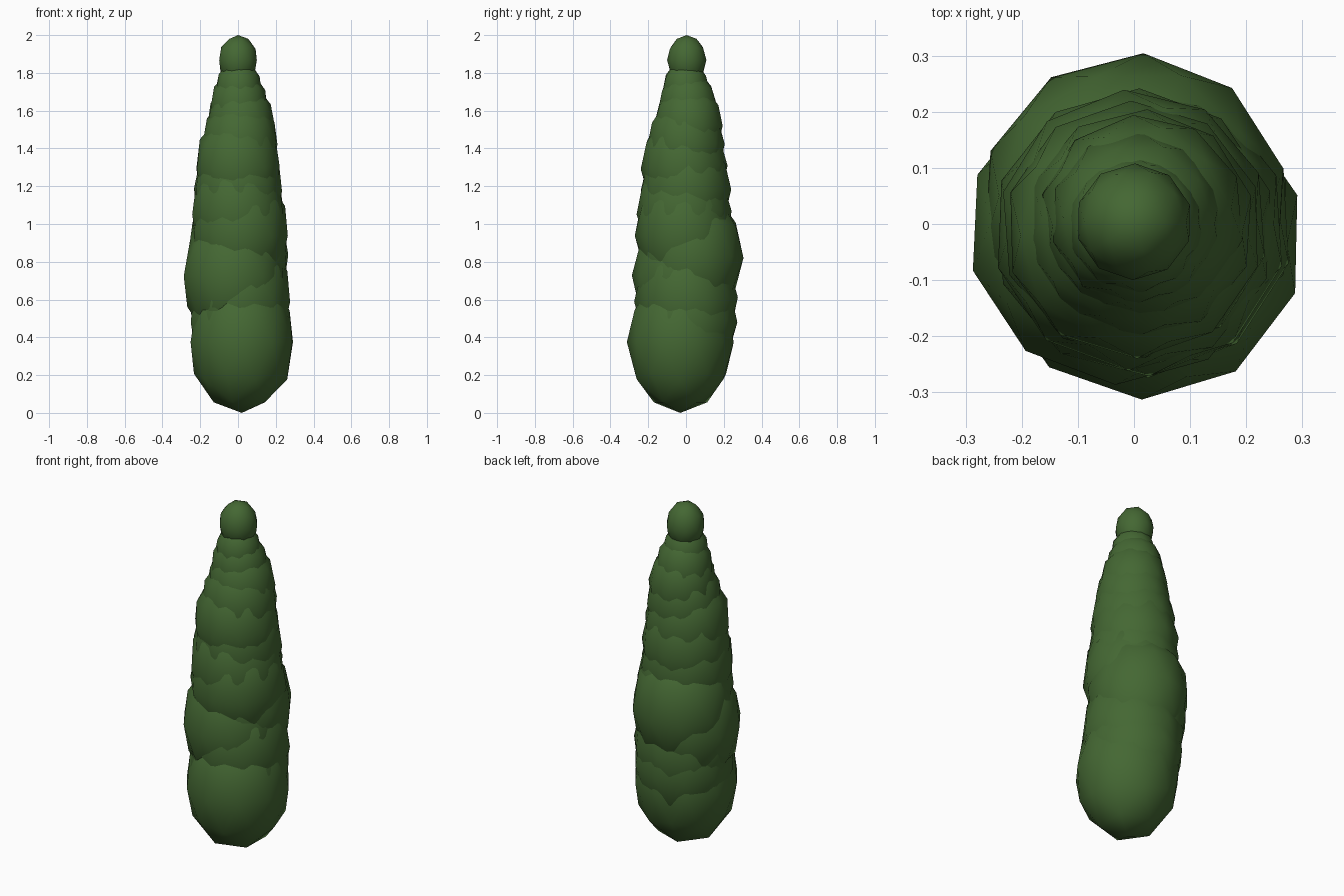
import bpy
import random
from math import radians

random.seed(4)
cube = bpy.data.objects.get("Cube")
if cube:
    bpy.data.objects.remove(cube, do_unlink=True)

# Single foliage colour
green = bpy.data.materials.new("foliage_green")
green.use_nodes = True
rgba = (0.058, 0.137, 0.033, 1)
green.diffuse_color = rgba
bsdf = green.node_tree.nodes["Principled BSDF"]
bsdf.inputs["Base Color"].default_value = rgba
bsdf.inputs["Roughness"].default_value = 0.9


def foliage_clump(name, x, y, z, radius, half_height, wobble):
    """A low-poly smooth ellipsoid, slightly turned."""
    bpy.ops.mesh.primitive_ico_sphere_add(subdivisions=2, radius=1, location=(x, y, z))
    clump = bpy.context.object
    clump.name = name
    clump.scale = (radius, radius, half_height)
    tilt = [radians(random.uniform(-wobble, wobble)) for _ in range(2)]
    clump.rotation_euler = (*tilt, radians(random.uniform(-6, 6)))
    clump.data.materials.append(green)
    bpy.ops.object.shade_smooth()


# Rounded base of the column
foliage_clump("foliage_base", 0.02, -0.03, 0.375, 0.283, 0.375, 0)

# Overlapping clumps narrowing upward: x, y, z, radius
clumps = [
    (0.01, 0.00, 0.49, 0.272),
    (0.01, 0.00, 0.60, 0.275),
    (-0.02, -0.01, 0.72, 0.277),
    (0.00, 0.03, 0.83, 0.275),
    (0.01, -0.01, 0.95, 0.262),
    (0.00, -0.01, 1.06, 0.252),
    (0.00, 0.00, 1.18, 0.240),
    (0.00, -0.01, 1.30, 0.230),
    (0.01, 0.00, 1.42, 0.205),
    (0.015, 0.012, 1.52, 0.183),
    (0.005, 0.01, 1.62, 0.155),
    (0.003, 0.00, 1.71, 0.124),
]
for i, (x, y, z, radius) in enumerate(clumps, 1):
    foliage_clump(f"foliage_clump_{i}", x, y, z, radius, radius * 1.3, 3)

# Small rounded tip
foliage_clump("foliage_tip", 0, 0.004, 1.868, 0.104, 0.132, 0)
